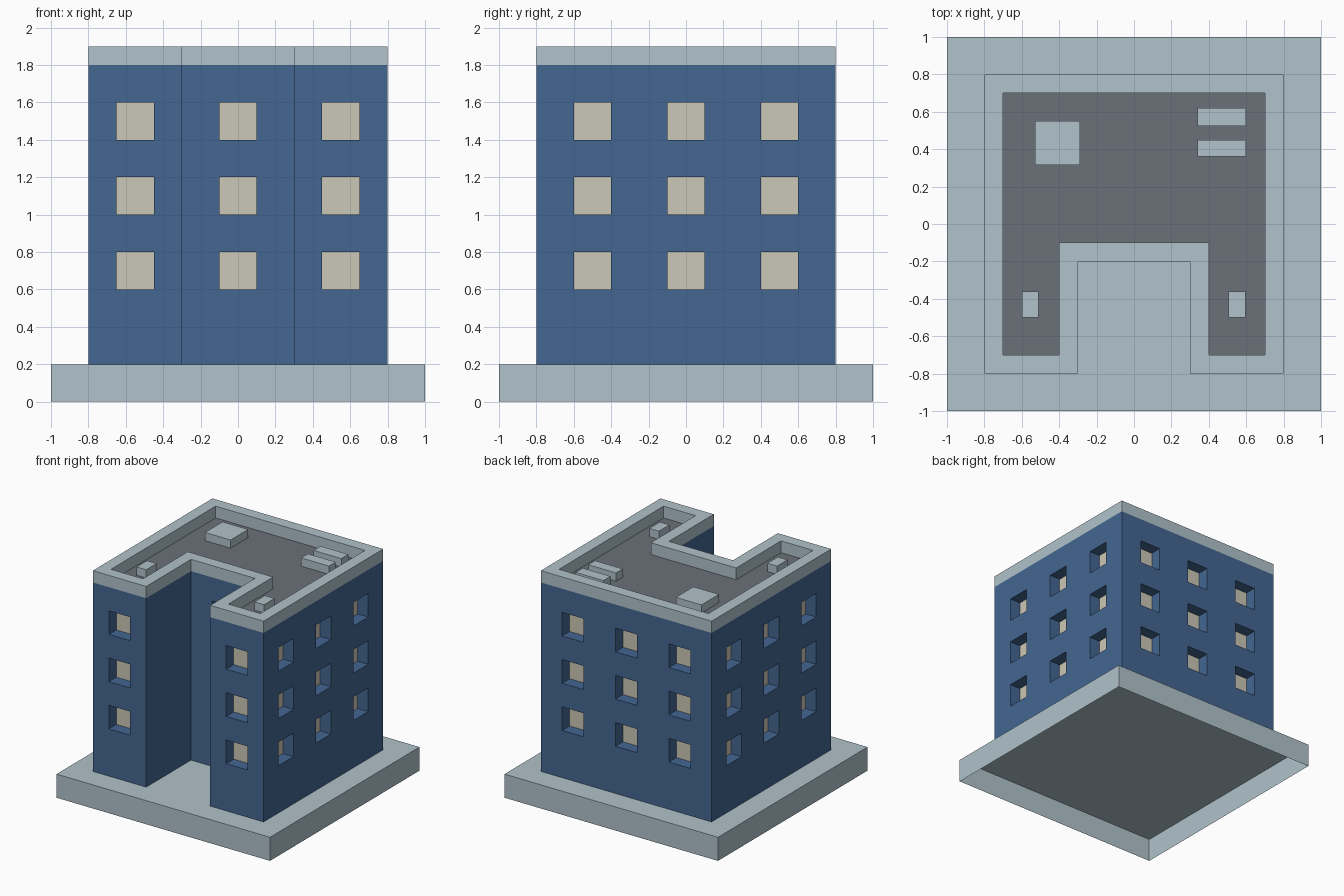
import bpy, bmesh
from mathutils import Vector

if "Cube" in bpy.data.objects:
    bpy.data.objects.remove(bpy.data.objects["Cube"])


def material(name, rgb):
    m = bpy.data.materials.new(name)
    lin = [((c / 255 + 0.055) / 1.055) ** 2.4 for c in rgb]
    m.diffuse_color = (*lin, 1)
    m.use_nodes = True
    m.node_tree.nodes["Principled BSDF"].inputs["Base Color"].default_value = m.diffuse_color
    return m


PALE = material("pale blue grey", (176, 195, 203))
BLUE = material("wall blue", (67, 102, 145))
CREAM = material("window cream", (203, 200, 183))
GREY = material("roof grey", (106, 113, 121))


def finish(bm, name, *mats):
    bmesh.ops.remove_doubles(bm, verts=bm.verts, dist=1e-5)
    me = bpy.data.meshes.new(name)
    bm.to_mesh(me)
    bm.free()
    for m in mats:
        me.materials.append(m)
    ob = bpy.data.objects.new(name, me)
    bpy.context.collection.objects.link(ob)
    return ob


def quad(bm, pts, mat=0):
    f = bm.faces.new([bm.verts.new(p) for p in pts])
    f.material_index = mat


def box(name, x0, x1, y0, y1, z0, z1, mat, bottom=True):
    bm = bmesh.new()
    bmesh.ops.create_cube(bm, size=1)
    for v in bm.verts:
        v.co = (x1 if v.co.x > 0 else x0, y1 if v.co.y > 0 else y0, z1 if v.co.z > 0 else z0)
    if not bottom:
        bm.normal_update()
        down = [f for f in bm.faces if f.normal.z < -0.5]
        bmesh.ops.delete(bm, geom=down, context='FACES_ONLY')
    return finish(bm, name, mat)


# Base slab, open underneath
box("base", -1, 1, -1, 1, 0, 0.2, PALE, bottom=False)

# U-shaped footprint, counter-clockwise from above, inset by d
def footprint(d=0.0):
    a, b, c = 0.8 - d, 0.3 + d, -0.2 + d
    return [(-a, -a), (-b, -a), (-b, c), (b, c), (b, -a), (a, -a), (a, a), (-a, a)]


WALL_Z = [0.2, 0.6, 0.8, 1.0, 1.2, 1.4, 1.6, 1.8]
DEPTH = 0.1


# One wall split into a grid, with recessed windows in the chosen cells
def wall(bm, p, q, centres):
    p, q = Vector((*p, 0)), Vector((*q, 0))
    length = (q - p).length
    along = (q - p) / length
    inward = Vector((-along.y, along.x, 0)) * DEPTH
    us = [0.0] + [c + s for c in centres for s in (-0.1, 0.1)] + [length]
    for i in range(len(us) - 1):
        for j in range(len(WALL_Z) - 1):
            corners = [p + along * u + Vector((0, 0, z)) for u, z in (
                (us[i], WALL_Z[j]), (us[i + 1], WALL_Z[j]),
                (us[i + 1], WALL_Z[j + 1]), (us[i], WALL_Z[j + 1]))]
            if i % 2 and j % 2:
                inner = [c + inward for c in corners]
                quad(bm, inner, 1)
                for k in range(4):
                    n = (k + 1) % 4
                    quad(bm, (corners[k], corners[n], inner[n], inner[k]))
            else:
                quad(bm, corners)


# Walls and windows
bm = bmesh.new()
full = [0.3, 0.8, 1.3]
windows = [[0.25], [], [0.3], [], [0.25], full, full, full]
fp = footprint()
for k, centres in enumerate(windows):
    wall(bm, fp[k], fp[(k + 1) % 8], centres)
finish(bm, "walls", BLUE, CREAM)

# Parapet around the roof edge
bm = bmesh.new()
inn = footprint(0.1)
for k in range(8):
    n = (k + 1) % 8
    quad(bm, [(*fp[k], 1.8), (*fp[n], 1.8), (*fp[n], 1.9), (*fp[k], 1.9)])
    quad(bm, [(*fp[k], 1.9), (*fp[n], 1.9), (*inn[n], 1.9), (*inn[k], 1.9)])
    quad(bm, [(*inn[k], 1.9), (*inn[n], 1.9), (*inn[n], 1.8), (*inn[k], 1.8)])
finish(bm, "parapet", PALE)

# Roof deck
bm = bmesh.new()
quad(bm, [(x, y, 1.8) for x, y in inn])
finish(bm, "roof_deck", GREY)

# Roof equipment
for name, x0, x1, y0, y1 in (
        ("roof_hatch", -0.53, -0.29, 0.315, 0.55),
        ("roof_vent_back", 0.34, 0.6, 0.525, 0.62),
        ("roof_vent_front", 0.34, 0.6, 0.36, 0.45),
        ("chimney_left", -0.6, -0.51, -0.5, -0.36),
        ("chimney_right", 0.505, 0.595, -0.5, -0.36)):
    box(name, x0, x1, y0, y1, 1.8, 1.87, PALE, bottom=False)
